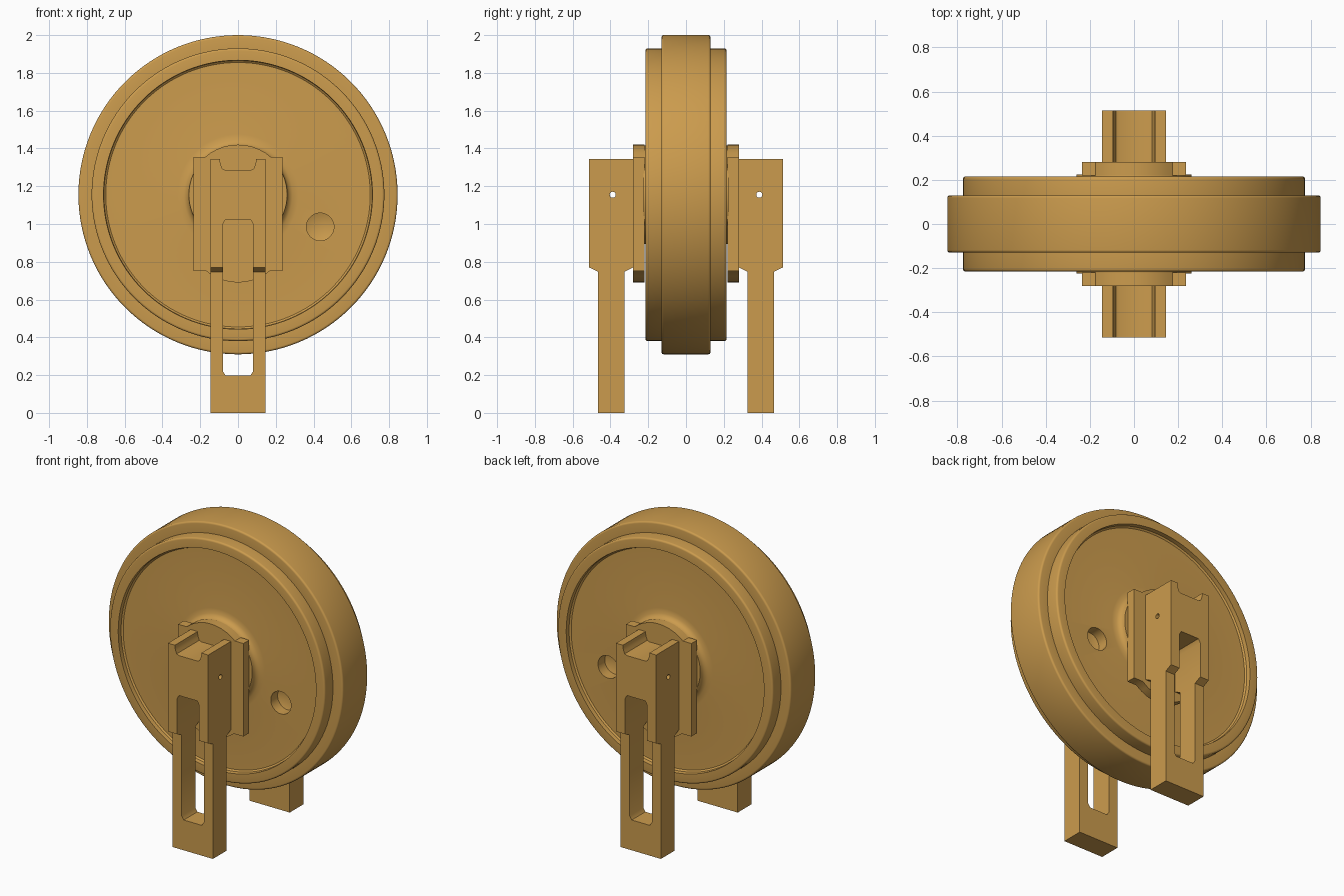
import bpy, bmesh, math
from mathutils import Vector, Matrix

if "Cube" in bpy.data.objects:
    bpy.data.objects.remove(bpy.data.objects["Cube"])

AXIS_Z = 1.155


def finish(name, bm):
    bmesh.ops.remove_doubles(bm, verts=bm.verts, dist=1e-5)
    bmesh.ops.recalc_face_normals(bm, faces=bm.faces)
    mesh = bpy.data.meshes.new(name)
    bm.to_mesh(mesh)
    bm.free()
    ob = bpy.data.objects.new(name, mesh)
    bpy.context.collection.objects.link(ob)
    return ob


def prism(name, pts, along, lo, hi):
    """Extrude a 2D outline: (y,z) along x, or (x,z) along y."""
    bm = bmesh.new()
    place = (lambda a, b: (lo, a, b)) if along == 'x' else (lambda a, b: (a, lo, b))
    face = bm.faces.new([bm.verts.new(place(a, b)) for a, b in pts])
    ext = bmesh.ops.extrude_face_region(bm, geom=[face])
    d = hi - lo
    bmesh.ops.translate(bm, vec=(d, 0, 0) if along == 'x' else (0, d, 0),
                        verts=[v for v in ext['geom'] if isinstance(v, bmesh.types.BMVert)])
    return finish(name, bm)


def lathe(name, profile, x=0, z=AXIS_Z, steps=128):
    """Revolve an (r, y) profile, open on the axis, about a line along y."""
    bm = bmesh.new()
    vs = [bm.verts.new((x + r, y, z)) for r, y in profile]
    es = [bm.edges.new(p) for p in zip(vs, vs[1:])]
    bmesh.ops.spin(bm, geom=vs + es, cent=(x, 0, z), axis=(0, 1, 0),
                   angle=2 * math.pi, steps=steps, use_merge=False)
    return finish(name, bm)


def pin_cutter(y):
    bm = bmesh.new()
    bmesh.ops.create_cone(bm, cap_ends=True, segments=24, radius1=0.016, radius2=0.016, depth=0.6,
                          matrix=Matrix.Translation((0, y, AXIS_Z)) @ Matrix.Rotation(math.pi / 2, 4, 'Y'))
    return finish("pin_cutter", bm)


def cut(ob, cutter):
    cutter.hide_render = True
    mod = ob.modifiers.new("cut", 'BOOLEAN')
    mod.operation, mod.solver, mod.object = 'DIFFERENCE', 'EXACT', cutter
    bpy.context.view_layer.objects.active = ob
    bpy.ops.object.modifier_apply(modifier=mod.name)
    bpy.data.objects.remove(cutter)


def mirrored(half):
    return half + [(r, -y) for r, y in reversed(half)]


def arc(cx, cz, r, a0, a1, n):
    return [(cx + r * math.cos(math.radians(a0 + (a1 - a0) * i / n)),
             cz + r * math.sin(math.radians(a0 + (a1 - a0) * i / n))) for i in range(n + 1)]


# wheel: hub, recessed web, stepped rim with softened edges
wheel = lathe("wheel", mirrored(
    [(0, 0.225), (0.26, 0.225), (0.262, 0.21), (0.27, 0.195), (0.288, 0.184), (0.32, 0.18),
     (0.70, 0.18), (0.71, 0.188), (0.712, 0.215)]
    + arc(0.763, 0.203, 0.012, 90, 0, 4) + [(0.775, 0.13)] + arc(0.833, 0.118, 0.012, 90, 0, 4)))

# blind filler holes in both web faces
for s in (-1, 1):
    cut(wheel, lathe("hole_cutter", [(0, s * 0.085), (0.073, s * 0.11), (0.073, s * 0.25), (0, s * 0.25)],
                     0.435, 0.985, 40))

# axle with small centre marks
axle = lathe("axle", mirrored([(0, 0.485), (0.012, 0.495), (0.012, 0.511), (0.098, 0.511)]), steps=48)

parts = [wheel, axle]
for s, side in ((-1, "front"), (1, "back")):
    # collar plate with rounded top and bottom
    outline = ([(0.235, 0.75), (0.235, 1.355)] + arc(0, 1.155, 0.265, 49, 131, 10)
               + [(-0.235, 1.355), (-0.235, 0.75)] + arc(0, 0.955, 0.265, 230.7, 309.3, 8))
    parts.append(prism(side + "_collar_plate", outline, 'y', s * 0.22, s * 0.28))

    # support arm: wide head over a narrower leg
    arm = prism(side + "_support_arm", [(s * y, z) for y, z in (
        (0.28, 1.345), (0.513, 1.345), (0.513, 0.77), (0.465, 0.747), (0.465, 0),
        (0.325, 0), (0.325, 0.747), (0.28, 0.77))], 'x', -0.145, 0.145)
    half = [(0.065, 0.197), (0.08, 0.22), (0.08, 1.0), (0.066, 1.025)]
    cut(arm, prism("slot_cutter", half + [(-x, z) for x, z in reversed(half)], 'y', s * 0.2, s * 0.6))
    half = [(0.068, 1.285), (0.082, 1.292), (0.09, 1.31), (0.095, 1.33), (0.095, 1.4)]
    cut(arm, prism("notch_cutter", half + [(-x, z) for x, z in reversed(half)], 'y', s * 0.2, s * 0.6))
    # cross pin hole through arm and axle
    for ob in (arm, axle):
        cut(ob, pin_cutter(s * 0.388))
    parts.append(arm)

# ochre paint
paint = bpy.data.materials.new("ochre_paint")
paint.diffuse_color = (0.60, 0.33, 0.075, 1)
paint.use_nodes = True
paint.node_tree.nodes["Principled BSDF"].inputs["Base Color"].default_value = paint.diffuse_color
for ob in parts:
    ob.data.materials.clear()
    ob.data.materials.append(paint)
    bpy.ops.object.select_all(action='DESELECT')
    ob.select_set(True)
    bpy.context.view_layer.objects.active = ob
    bpy.ops.object.shade_smooth_by_angle(angle=math.radians(35))
